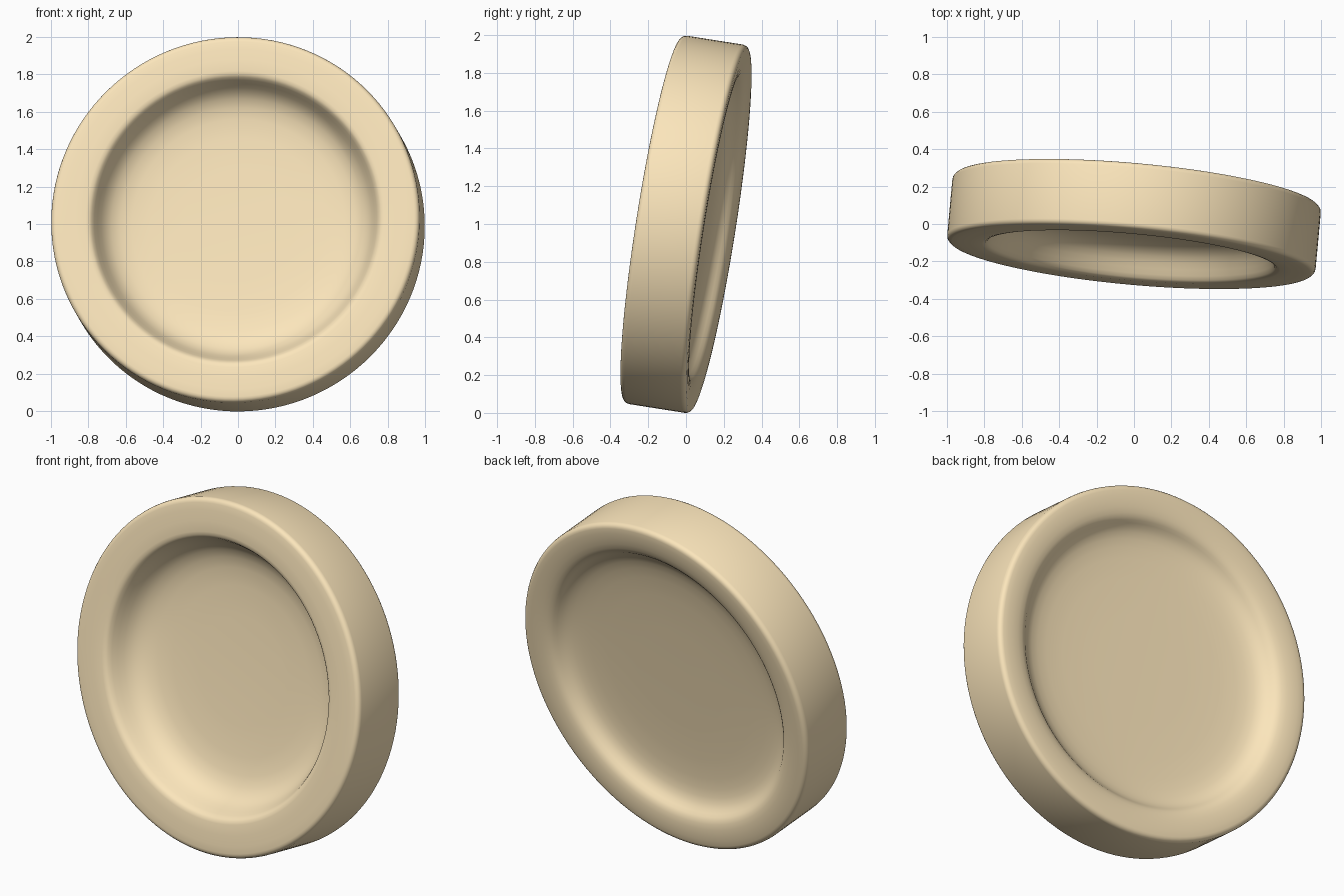
import bpy, bmesh, math
from mathutils import Vector

if "Cube" in bpy.data.objects:
    bpy.data.objects.remove(bpy.data.objects["Cube"])

R, H = 0.987, 0.18           # outer radius, half thickness
AXIS = Vector((0.09, 0.984, -0.155)).normalized()
STEPS = 128

# rounded outer edge, shared by both faces
b = 0.028
edge = [(R - b + b * math.sin(a), H - 0.002 - b + b * math.cos(a))
        for a in [math.radians(d) for d in (0, 22.5, 45, 67.5, 90)]]

# back dish: shallow floor, curved wall, sloping lip
back = [(0.0, 0.058), (0.3, 0.059), (0.5, 0.062), (0.61, 0.068), (0.67, 0.075), (0.715, 0.085),
        (0.748, 0.098), (0.772, 0.115), (0.788, 0.132), (0.801, 0.147), (0.815, 0.158),
        (0.835, 0.167), (0.865, 0.174), (0.90, 0.178), (0.93, H - 0.001)]
# front dish: deeper floor, steep wall, crisp lip
front = [(0.0, -0.035), (0.3, -0.032), (0.47, -0.026), (0.57, -0.015), (0.63, 0.001),
         (0.675, 0.025), (0.705, 0.053), (0.725, 0.083), (0.742, 0.115), (0.757, 0.145),
         (0.769, 0.165), (0.782, 0.175), (0.80, 0.179), (0.86, H), (0.92, H)]
profile = back + edge + [(r, -h) for r, h in reversed(front + edge)]

# spin the profile into a disc dished on both faces
bm = bmesh.new()
verts = [bm.verts.new((r, 0, h)) for r, h in profile]
edges = [bm.edges.new(pair) for pair in zip(verts, verts[1:])]
bmesh.ops.spin(bm, geom=verts + edges, cent=(0, 0, 0), axis=(0, 0, 1),
               angle=2 * math.pi, steps=STEPS, use_duplicate=False)
bmesh.ops.remove_doubles(bm, verts=bm.verts, dist=1e-4)
bmesh.ops.recalc_face_normals(bm, faces=bm.faces)

# lean the disc and stand it on the ground
bm.transform(Vector((0, 0, 1)).rotation_difference(AXIS).to_matrix().to_4x4())
low = min(v.co.z for v in bm.verts)
for v in bm.verts:
    v.co.z -= low
for f in bm.faces:
    f.smooth = True

mesh = bpy.data.meshes.new("dished_disc")
bm.to_mesh(mesh)
bm.free()
disc = bpy.data.objects.new("dished_disc", mesh)
bpy.context.collection.objects.link(disc)

# cream finish
mat = bpy.data.materials.new("cream")
mat.diffuse_color = (0.97, 0.79, 0.5, 1)
mat.use_nodes = True
mat.node_tree.nodes["Principled BSDF"].inputs["Base Color"].default_value = mat.diffuse_color
mesh.materials.append(mat)
